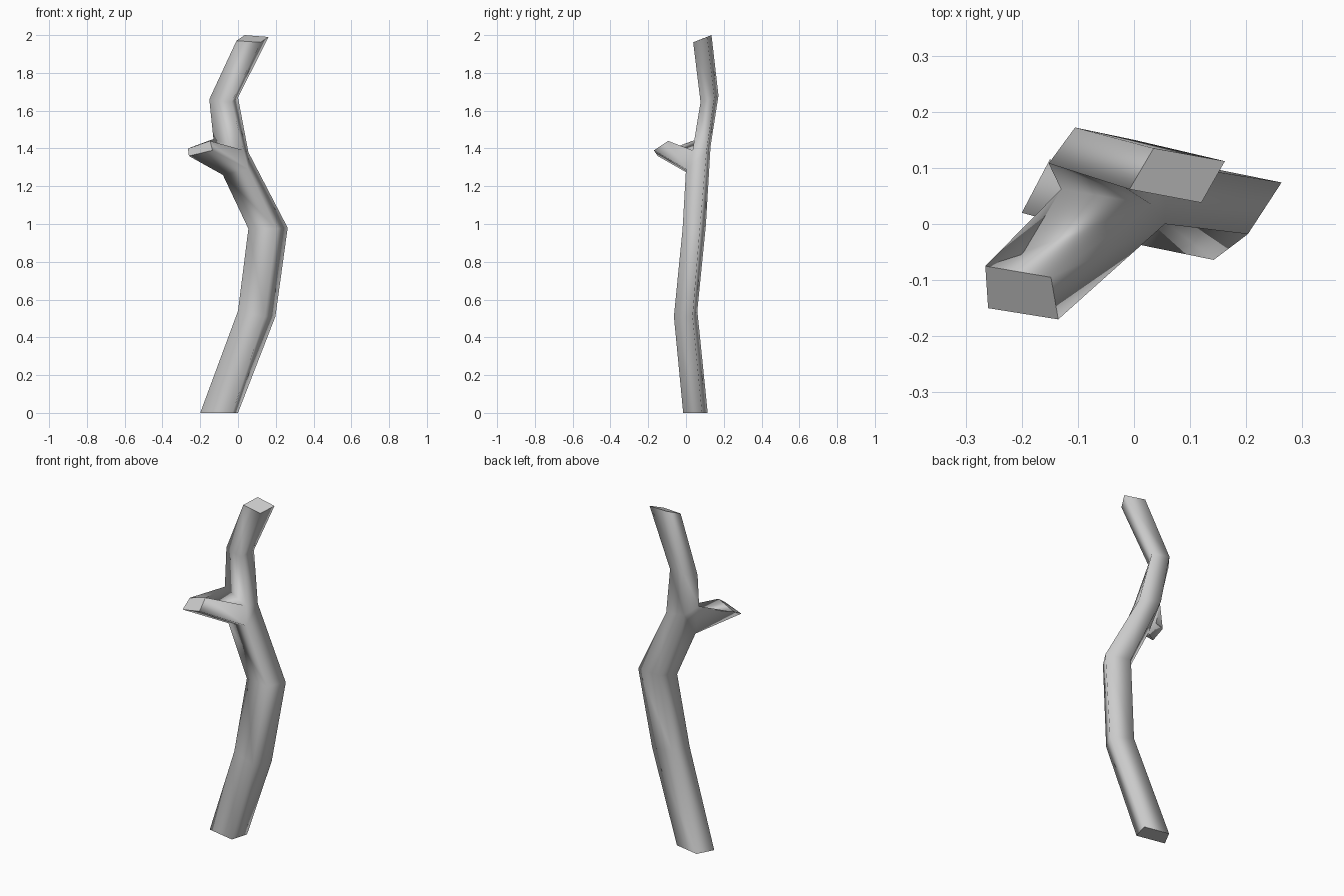
import bpy, bmesh

if "Cube" in bpy.data.objects:
    bpy.data.objects.remove(bpy.data.objects["Cube"])

# one plain grey for the whole branch
mat = bpy.data.materials.new("plain grey")
mat.diffuse_color = (0.6, 0.6, 0.6, 1)
mat.use_nodes = True
mat.node_tree.nodes["Principled BSDF"].inputs["Base Color"].default_value = mat.diffuse_color

# four-sided cross-sections: back left, back right, front right, front left
base = [(-.15, .115, 0), (0, .085, 0), (-.03, -.015, 0), (-.2, .02, 0)]
low = [(.05, .06, .54), (.198, .035, .51), (.142, -.064, .51), (0, -.035, .54)]
mid = [(.11, .105, .99), (.263, .074, .98), (.203, -.018, .975), (.055, .005, .975)]
fork = [(-.08, .13, 1.41), (.055, .108, 1.38), (.055, 0, 1.29), (-.08, .025, 1.26)]
upper = [None, None, (.03, .035, 1.39), (-.13, .062, 1.45)]  # back corners shared with fork
bend = [(-.105, .172, 1.68), (0, .15, 1.67), (-.035, .077, 1.645), (-.152, .108, 1.66)]
top = [(.035, .135, 2), (.162, .112, 1.99), (.12, .038, 1.962), (-.008, .062, 1.97)]
# side branch tip: lower left, lower right, upper right, upper left
tip = [(-.26, -.15, 1.36), (-.135, -.17, 1.39), (-.148, -.095, 1.44), (-.265, -.075, 1.40)]

bm = bmesh.new()


def ring(points):
    return [bm.verts.new(p) for p in points]


def bridge(a, b):
    for i in range(4):
        j = (i + 1) % 4
        bm.faces.new((a[i], a[j], b[j], b[i]))


# trunk up to the fork
rings = [ring(r) for r in (base, low, mid, fork)]
for a, b in zip(rings, rings[1:]):
    bridge(a, b)

# stem above the fork
f = rings[-1]
u = f[:2] + ring(upper[2:])
bend_ring, top_ring = ring(bend), ring(top)
bridge(u, bend_ring)
bridge(bend_ring, top_ring)

# side branch, and the triangles that close the fork
tip_ring = ring(tip)
bridge([f[3], f[2], u[2], u[3]], tip_ring)
bm.faces.new((f[1], f[2], u[2]))
bm.faces.new((f[3], f[0], u[3]))

# cut ends, with crisp edges
caps = [bm.faces.new(r) for r in (rings[0], top_ring, tip_ring)]
bmesh.ops.recalc_face_normals(bm, faces=bm.faces)
for face in bm.faces:
    face.smooth = True
for cap in caps:
    cap.smooth = False
    for e in cap.edges:
        e.smooth = False

mesh = bpy.data.meshes.new("branch")
bm.to_mesh(mesh)
bm.free()
mesh.materials.append(mat)
branch = bpy.data.objects.new("branch", mesh)
bpy.context.collection.objects.link(branch)
